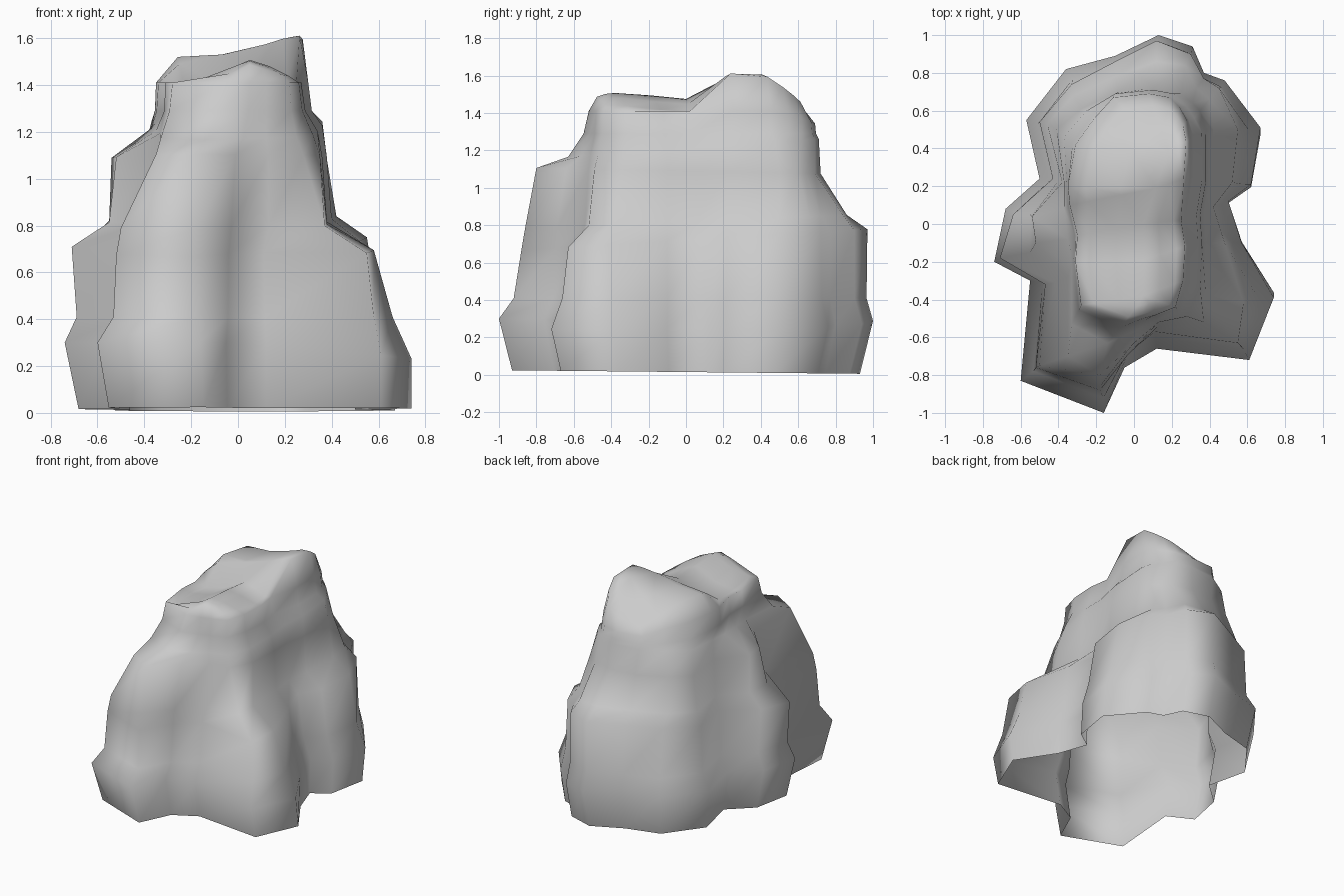
import bpy
import bmesh

cube = bpy.data.objects.get("Cube")
if cube:
    bpy.data.objects.remove(cube)

# Cross-sections of the rock, counter-clockwise from the front spur
BASE = [(-.16, -1), (-.05, -.76), (.12, -.66), (.61, -.72), (.74, -.39),
        (.57, -.1), (.5, .12), (.62, .21), (.67, .51), (.48, .76), (.37, .8),
        (.31, .94), (.13, 1), (-.1, .89), (-.36, .82), (-.57, .55),
        (-.5, .24), (-.68, .08), (-.74, -.2), (-.55, -.3), (-.6, -.83)]
SHELF = [(-.18, -.88), (-.04, -.69), (.11, -.57), (.55, -.63), (.58, -.42),
         (.48, -.1), (.42, .09), (.52, .22), (.55, .5), (.45, .72), (.37, .77),
         (.3, .9), (.12, .97), (-.1, .86), (-.33, .74), (-.5, .54),
         (-.43, .24), (-.64, .05), (-.71, -.18), (-.47, -.32), (-.52, -.76)]
WALL = [(-.18, -.86), (-.03, -.69), (.13, -.54), (.37, -.52), (.38, -.37),
        (.38, -.1), (.37, .06), (.4, .22), (.42, .5), (.4, .66), (.33, .72),
        (.27, .84), (.12, .86), (-.1, .78), (-.32, .68), (-.46, .53),
        (-.4, .23), (-.55, .05), (-.55, -.15), (-.42, -.31), (-.5, -.75)]
LEDGE = [(-.18, -.8), (-.01, -.64), (.13, -.52), (.28, -.49), (.35, -.33),
         (.36, -.1), (.35, .05), (.38, .22), (.38, .5), (.35, .6), (.31, .64),
         (.25, .69), (.1, .72), (-.08, .7), (-.28, .61), (-.41, .5),
         (-.38, .22), (-.54, .04), (-.52, -.1), (-.35, -.28), (-.35, -.7)]
SHOULDER = [(-.14, -.63), (.02, -.56), (.12, -.51), (.25, -.47), (.32, -.32),
            (.34, -.1), (.33, .04), (.36, .23), (.36, .48), (.32, .56),
            (.28, .62), (.21, .69), (.1, .71), (-.1, .69), (-.25, .6),
            (-.37, .46), (-.37, .22), (-.37, .08), (-.35, -.08),
            (-.33, -.22), (-.33, -.53)]
CREST = [(-.05, -.52), (.05, -.5), (.12, -.48), (.22, -.44), (.26, -.3),
         (.27, -.12), (.25, .02), (.3, .25), (.3, .45), (.28, .55), (.24, .62),
         (.19, .67), (.08, .69), (-.11, .67), (-.21, .56), (-.31, .42),
         (-.35, .2), (-.34, .1), (-.3, -.06), (-.31, -.2), (-.28, -.43)]


def mix(a, b, t):
    return [(p[0] + (q[0] - p[0]) * t, p[1] + (q[1] - p[1]) * t)
            for p, q in zip(a, b)]


def pinch(outline, fx, fy):
    """Draw the right side, front and back inwards."""
    return [(x * (fx if x < 0 else 1), y * fy) for x, y in outline]


def level(outline, z, slope=0):
    return [(x, y, z + slope * y) for x, y in outline]


def summit_height(x, y):
    """Narrow front peak, a saddle, then a higher back peak leaning left."""
    front = (1.51 - .1 * abs(y + .35) - .35 * max(0, x - .05)
             - min(.09, .6 * max(0, .03 - x)))
    back = 1.53 + .32 * max(0, x + .02) - .6 * max(0, y - .4)
    t = max(0, min(1, (y - .02) / .12))
    return front + (back - front) * t


def ridge_point(y):
    """Nearest station on the summit ridge."""
    station = .19 * max(-2, min(2, round(y / .19)))
    return .05 + .35 * max(0, station), station


# Stack the levels: flared foot, shelves, steep walls, rounded summit
ridge = [ridge_point(y) for x, y in CREST]
rings = [
    level(pinch(BASE, .92, .93), .015, -.01),
    [(x, y, .3 - .09 * max(0, x)) for x, y in BASE],
    level(pinch(mix(BASE, SHELF, .5), .95, .98), .41),
    level(SHELF, .72, .06),
    level(WALL, .82, .04),
    level(LEDGE, 1.09, -.02),
    level(SHOULDER, 1.21, .07),
    level(mix(SHOULDER, CREST, .75), 1.29),
    [(x, y, 1.41 - .35 * max(0, y - .5)) for x, y in CREST],
    [(x, y, summit_height(x, y) - .01) for x, y in mix(CREST, ridge, .2)],
    [(x, y, summit_height(x, y)) for x, y in mix(CREST, ridge, .6)],
    [(x, y, summit_height(x, y)) for x, y in ridge],
]

bm = bmesh.new()
loops = [[bm.verts.new(p) for p in ring] for ring in rings]
for low, high in zip(loops, loops[1:]):
    for i in range(len(low)):
        j = (i + 1) % len(low)
        bm.faces.new((low[i], low[j], high[j], high[i]))

# Join both sides along the ridge; the underside stays open
bmesh.ops.remove_doubles(bm, verts=loops[-1], dist=.001)
for face in bm.faces:
    face.smooth = True

mesh = bpy.data.meshes.new("rock")
bm.to_mesh(mesh)
bm.free()
rock = bpy.data.objects.new("rock", mesh)
bpy.context.collection.objects.link(rock)

# Plain stone colour
stone = bpy.data.materials.new("stone grey")
stone.use_nodes = True
colour = (.6, .6, .6, 1)
stone.diffuse_color = colour
stone.node_tree.nodes["Principled BSDF"].inputs["Base Color"].default_value = colour
mesh.materials.append(stone)
